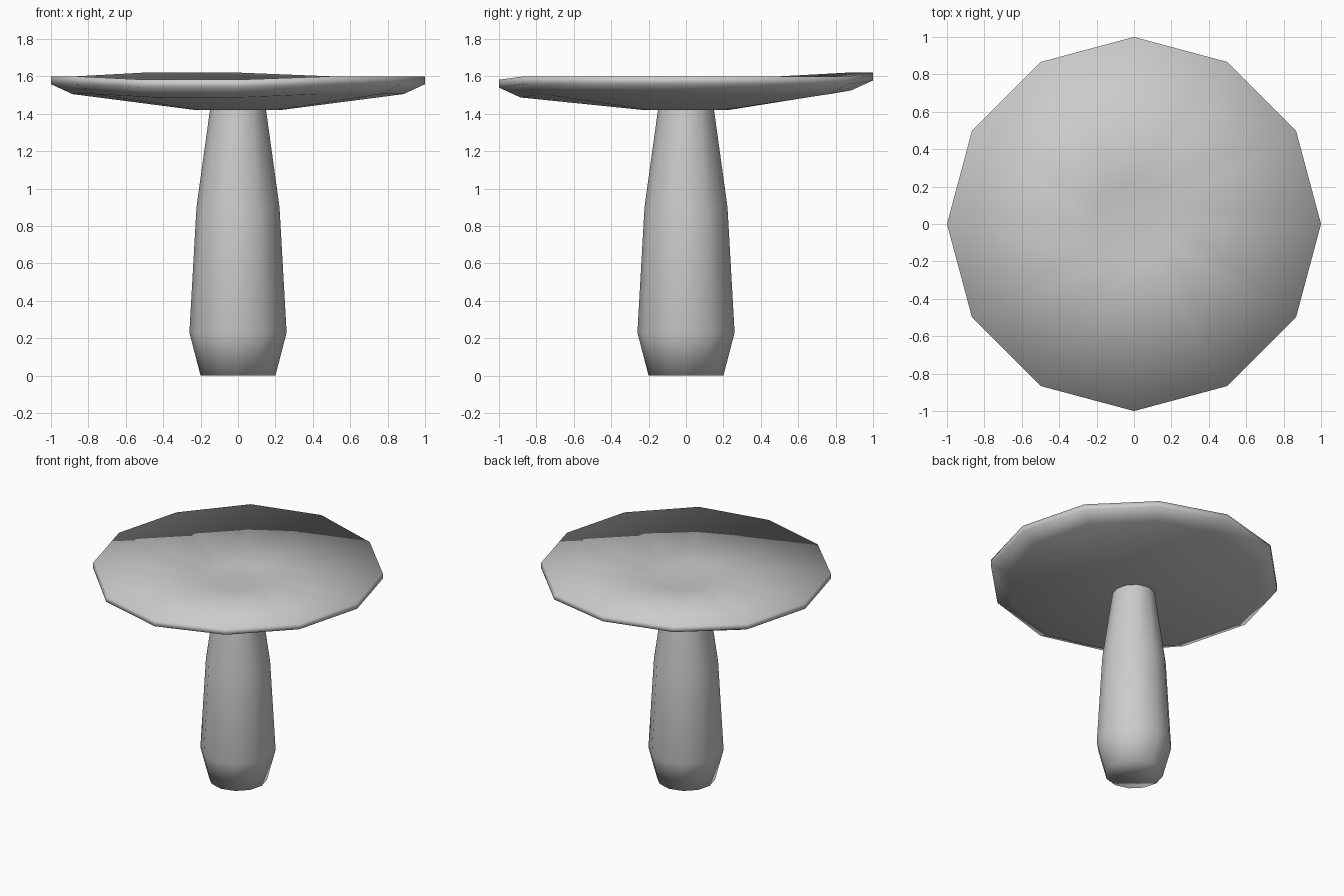
import bpy, bmesh
from math import sin, cos, radians

if "Cube" in bpy.data.objects:
    bpy.data.objects.remove(bpy.data.objects["Cube"])

SIDES = 12
# small unevenness of the cap rim, by angle in degrees
WOBBLE = {90: 0.02, 120: 0.02, 240: -0.018, 270: -0.018}


def lathe(name, profile, wobble_from=None, close_start=False, tip_z=None):
    """Spin (radius, z) points; optionally close the first ring and end on a centre point."""
    bm = bmesh.new()
    rings = []
    for r, z in profile:
        ring = []
        for i in range(SIDES):
            deg = i * 360 // SIDES
            dz = WOBBLE.get(deg, 0) if wobble_from and r >= wobble_from else 0
            a = radians(deg)
            ring.append(bm.verts.new((r * cos(a), r * sin(a), z + dz)))
        rings.append(ring)
    for lo, hi in zip(rings, rings[1:]):
        for i in range(SIDES):
            j = (i + 1) % SIDES
            bm.faces.new((lo[i], lo[j], hi[j], hi[i]))
    if close_start:
        bm.faces.new(rings[0][::-1])
    if tip_z is not None:
        tip = bm.verts.new((0, 0, tip_z))
        last = rings[-1]
        for i in range(SIDES):
            bm.faces.new((last[i], last[(i + 1) % SIDES], tip))
    for f in bm.faces:
        f.smooth = True
    mesh = bpy.data.meshes.new(name)
    bm.to_mesh(mesh)
    bm.free()
    obj = bpy.data.objects.new(name, mesh)
    bpy.context.collection.objects.link(obj)
    return obj


# Stem: tapered, bulging near the foot
lathe("mushroom_stem",
      [(0.20, 0), (0.26, 0.23), (0.222, 0.90), (0.15, 1.42)],
      close_start=True)

# Cap: wide thin disc with sloping underside and a shallow dished top
lathe("mushroom_cap",
      [(0.15, 1.42), (0.23, 1.42), (0.885, 1.505), (1.0, 1.558),
       (1.0, 1.60), (0.22, 1.535)],
      wobble_from=0.8, tip_z=1.535)
